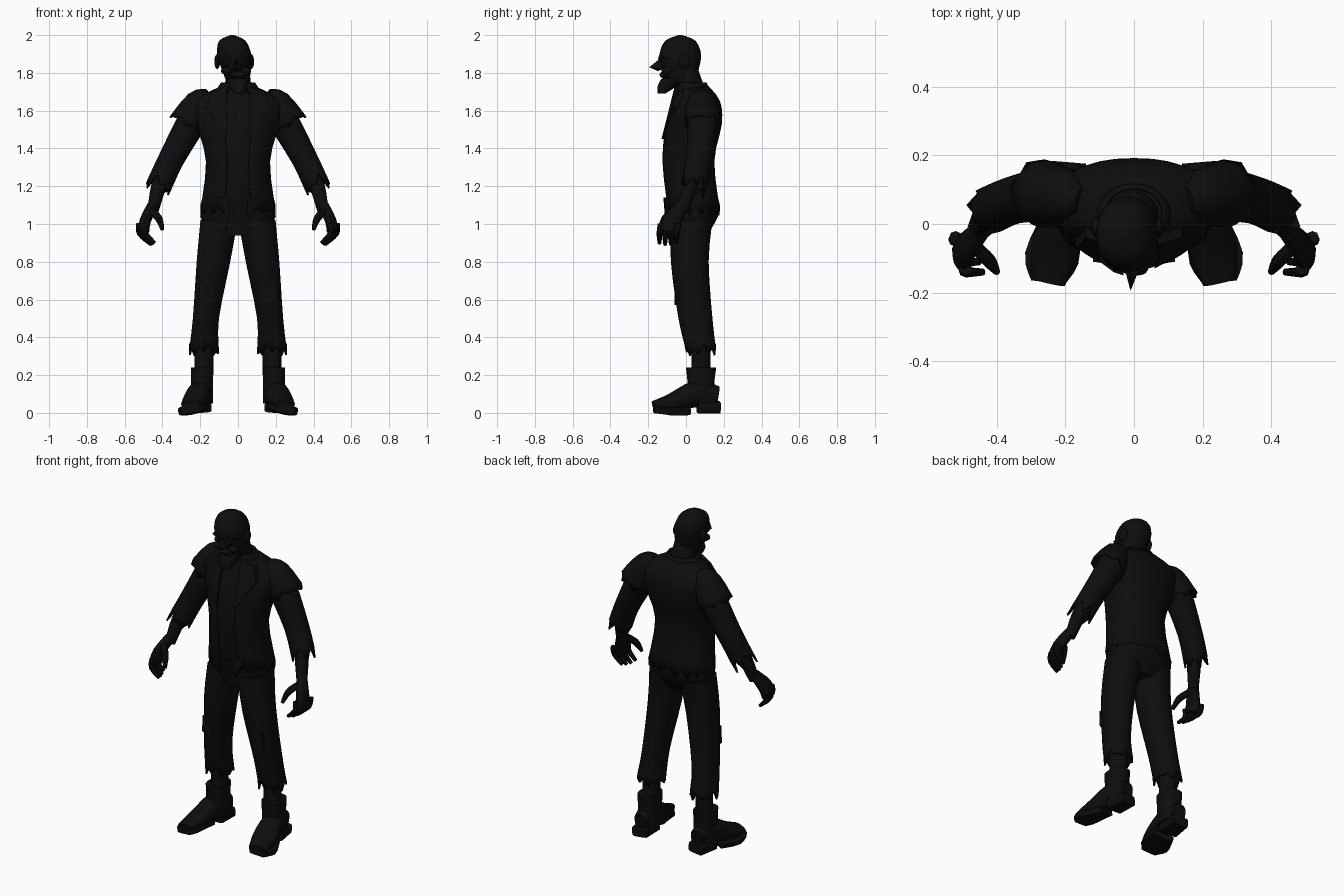
import bpy, bmesh, math, random
from mathutils import Vector

random.seed(4)
cube = bpy.data.objects.get("Cube")
if cube:
    bpy.data.objects.remove(cube, do_unlink=True)

black = bpy.data.materials.new("near black")
black.use_nodes = True
shade = (0.004, 0.004, 0.004, 1)
black.diffuse_color = shade
black.node_tree.nodes["Principled BSDF"].inputs["Base Color"].default_value = shade


def finish(name, bm, mirror=False, thickness=0, smooth_angle=40):
    """Turn a bmesh into an object with the shared material and modifiers."""
    mesh = bpy.data.meshes.new(name)
    bm.to_mesh(mesh)
    bm.free()
    mesh.materials.append(black)
    for face in mesh.polygons:
        face.use_smooth = True
    mesh.set_sharp_from_angle(angle=math.radians(smooth_angle))
    obj = bpy.data.objects.new(name, mesh)
    bpy.context.scene.collection.objects.link(obj)
    if thickness:
        solid = obj.modifiers.new("Thickness", "SOLIDIFY")
        solid.thickness = thickness
        solid.offset = -1
    if mirror:
        obj.modifiers.new("Mirror", "MIRROR")
    return obj


def smooth_path(rings, steps=3):
    """Fill in extra rings along a smooth curve through the given ones."""
    keys = [Vector(ring if len(ring) == 5 else (*ring, ring[-1])) for ring in rings]
    last = len(keys) - 1
    slopes = [(keys[min(i + 1, last)] - keys[max(i - 1, 0)]) / 2 for i in range(last + 1)]
    path = []
    for i in range(last):
        for step in range(steps):
            t = step / steps
            ease = t * t * (3 - 2 * t)
            path.append(keys[i] * (1 - ease) + keys[i + 1] * ease
                        + slopes[i] * t * (1 - t) ** 2
                        - slopes[i + 1] * t * t * (1 - t))
    return path + [keys[last]]


def loft(name, rings, sides=14, tilt=False, square=2.0, gap=0, jag=0,
         bottom=True, top=True, **options):
    """Skin rings (x, y, z, radius x, optional radius y), lowest first.
    tilt turns rings along the path, gap opens the front, jag tears the hem."""
    bm = bmesh.new()
    path = smooth_path(rings)
    centres = [Vector(ring[:3]) for ring in path]
    up = Vector((0, 0, 1))
    sweep = math.tau - 2 * gap
    count = sides + 1 if gap else sides
    loops = []
    for i, ring in enumerate(path):
        axis = up
        if tilt:
            axis = centres[min(i + 1, len(path) - 1)] - centres[max(i - 1, 0)]
        turn = up.rotation_difference(axis)
        loop = []
        for k in range(count):
            angle = -math.pi / 2 + gap + sweep * k / sides
            c, s = math.cos(angle), math.sin(angle)
            point = Vector((math.copysign(abs(c) ** (2 / square), c) * ring[3],
                            math.copysign(abs(s) ** (2 / square), s) * ring[4], 0))
            if jag and i == 0:
                point.z += jag * (random.random() if k % 2 else -random.random())
            loop.append(bm.verts.new(centres[i] + turn @ point))
        loops.append(loop)
    for low, high in zip(loops, loops[1:]):
        for k in range(sides):
            n = (k + 1) % count
            bm.faces.new((low[k], low[n], high[n], high[k]))
    if bottom:
        bm.faces.new(loops[0][::-1])
    if top:
        bm.faces.new(loops[-1])
    return finish(name, bm, **options)


def hull(name, points, depth=0, **options):
    """Faceted solid wrapped around a few points, thickened backwards by depth."""
    bm = bmesh.new()
    for x, y, z in points:
        bm.verts.new((x, y, z))
        if depth:
            bm.verts.new((x, y + depth, z))
    bmesh.ops.convex_hull(bm, input=bm.verts[:])
    bmesh.ops.recalc_face_normals(bm, faces=bm.faces[:])
    return finish(name, bm, smooth_angle=25, **options)


def ball(name, centre, radii):
    bm = bmesh.new()
    bmesh.ops.create_uvsphere(bm, u_segments=12, v_segments=8, radius=1)
    bmesh.ops.scale(bm, vec=radii, verts=bm.verts)
    bmesh.ops.translate(bm, vec=centre, verts=bm.verts)
    return finish(name, bm)


# Torso: open jacket over a slimmer shirt
jacket = [(0, .04, 1.07, .2, .14), (0, .01, 1.33, .17, .14), (0, .04, 1.53, .22, .15),
          (0, .06, 1.65, .23, .12), (0, .04, 1.73, .09, .08)]
shirt = [(x, y, z, rx * .95, ry * .93) for x, y, z, rx, ry in jacket]
loft("jacket", jacket, sides=30, square=2.3, gap=.3, jag=.03,
     bottom=False, top=False, thickness=.01)
loft("shirt", shirt, sides=24, square=2.3)
loft("collar", [(0, .03, 1.69, .13, .1), (0, .03, 1.75, .09, .08)],
     sides=18, gap=.5, bottom=False, top=False, thickness=.01)
hull("lapel", [(.06, -.06, 1.73), (.14, -.04, 1.7), (.17, -.07, 1.62), (.06, -.13, 1.45)],
     depth=.03, mirror=True)
hull("jacket_front_tip", [(.05, -.12, 1.14), (.12, -.11, 1.14), (.05, -.11, 1.02)],
     depth=.02, mirror=True)

# Sleeves: long torn sleeve under a short torn shoulder layer
loft("sleeve", [(.42, .04, 1.2, .07), (.35, .07, 1.35, .07), (.24, .09, 1.55, .08),
                (.2, .08, 1.63, .06)],
     tilt=True, jag=.05, bottom=False, thickness=.01, mirror=True)
loft("shoulder_layer", [(.27, .09, 1.53, .1), (.2, .08, 1.64, .08), (.15, .07, 1.68, .04)],
     tilt=True, jag=.03, bottom=False, thickness=.01, mirror=True)

# Forearms and hands
loft("forearm", [(.45, -.02, 1.07, .03), (.42, .02, 1.2, .04), (.38, .06, 1.3, .04)],
     sides=12, tilt=True, mirror=True)
loft("palm", [(.5, -.09, .96, .03, .05), (.49, -.07, 1.02, .03, .05), (.45, -.02, 1.1, .03)],
     sides=12, tilt=True, mirror=True)
for i, finger in enumerate(("little", "ring", "middle", "index")):
    x, y = .52 - .01 * i, -.05 - .03 * i
    tip = .9 - .01 * math.sin(i)
    loft(finger + "_finger",
         [(x - .05, y, tip, .01), (x, y, tip + .05, .016), (x, y + .01, tip + .1, .02)],
         sides=8, tilt=True, mirror=True)
loft("thumb", [(.4, -.14, .97, .01), (.42, -.11, 1.03, .02), (.46, -.07, 1.07, .02)],
     sides=8, tilt=True, mirror=True)

# Trousers with torn hems
loft("hips", [(0, .02, .94, .14, .09), (0, .04, 1.04, .2, .13), (0, .03, 1.12, .18, .14)],
     sides=24, square=2.3)
loft("trouser_leg", [(.18, .08, .33, .08), (.17, .05, .5, .07, .09), (.13, .02, .8, .09, .1),
                     (.1, .03, 1.02, .1, .11)],
     sides=18, square=2.2, jag=.04, bottom=False, thickness=.01, mirror=True)
hull("knee_patch", [(.11, -.06, .7), (.2, -.06, .7), (.21, -.05, .6), (.15, -.06, .57)],
     depth=.03, mirror=True)
loft("shin", [(.18, .08, .2, .05), (.18, .08, .45, .05)], sides=12, mirror=True)

# Boots: shaft, foot, heel and sole
loft("boot_shaft", [(.19, .09, .05, .06, .08), (.19, .08, .14, .06, .07),
                    (.19, .08, .24, .06, .08)],
     square=2.4, mirror=True)
loft("boot_foot", [(.19, .17, .09, .04, .05), (.2, .06, .1, .06, .07),
                   (.23, -.07, .06, .07, .04), (.25, -.17, .04, .05, .02)],
     tilt=True, square=2.6, mirror=True)
loft("boot_heel", [(.19, .18, .03, .05, .03), (.2, .06, .03, .06, .03)],
     sides=16, tilt=True, square=6, mirror=True)
loft("boot_sole", [(.21, .01, .02, .06, .02), (.24, -.1, .02, .08, .02),
                   (.25, -.17, .02, .05, .02)],
     sides=16, tilt=True, square=6, mirror=True)

# Head and neck
loft("neck", [(0, .04, 1.66, .08), (0, 0, 1.83, .06)])
loft("head", [(0, -.02, 1.75, .06, .07), (-.01, -.03, 1.83, .08, .1),
              (-.02, -.03, 1.9, .09, .11), (-.03, -.03, 1.97, .07, .08),
              (-.03, -.03, 2, .01)],
     sides=20, square=2.2)
loft("jaw", [(.01, -.13, 1.69, .03, .02), (0, -.1, 1.73, .05, .05), (0, -.07, 1.77, .06)],
     square=2.3)
ball("upper_lip", (0, -.11, 1.79), (.04, .03, .02))
hull("nose", [(-.01, -.12, 1.89), (-.01, -.195, 1.83), (-.03, -.12, 1.82),
              (.02, -.12, 1.82), (-.01, -.15, 1.81)])
for side, word in ((-1, "right"), (1, "left")):
    ball(word + "_ear", (side * .09 - .02, -.01, 1.86), (.015, .03, .04))
    ball(word + "_cheek", (side * .05 - .01, -.1, 1.81), (.03, .03, .02))
    ball(word + "_eye", (side * .04 - .02, -.12, 1.85), (.015, .015, .015))
    hull(word + "_brow", [(side * out - .02, y, z) for out, y, z in (
        (.01, -.15, 1.87), (.08, -.11, 1.87), (.04, -.14, 1.9))], depth=.04)
